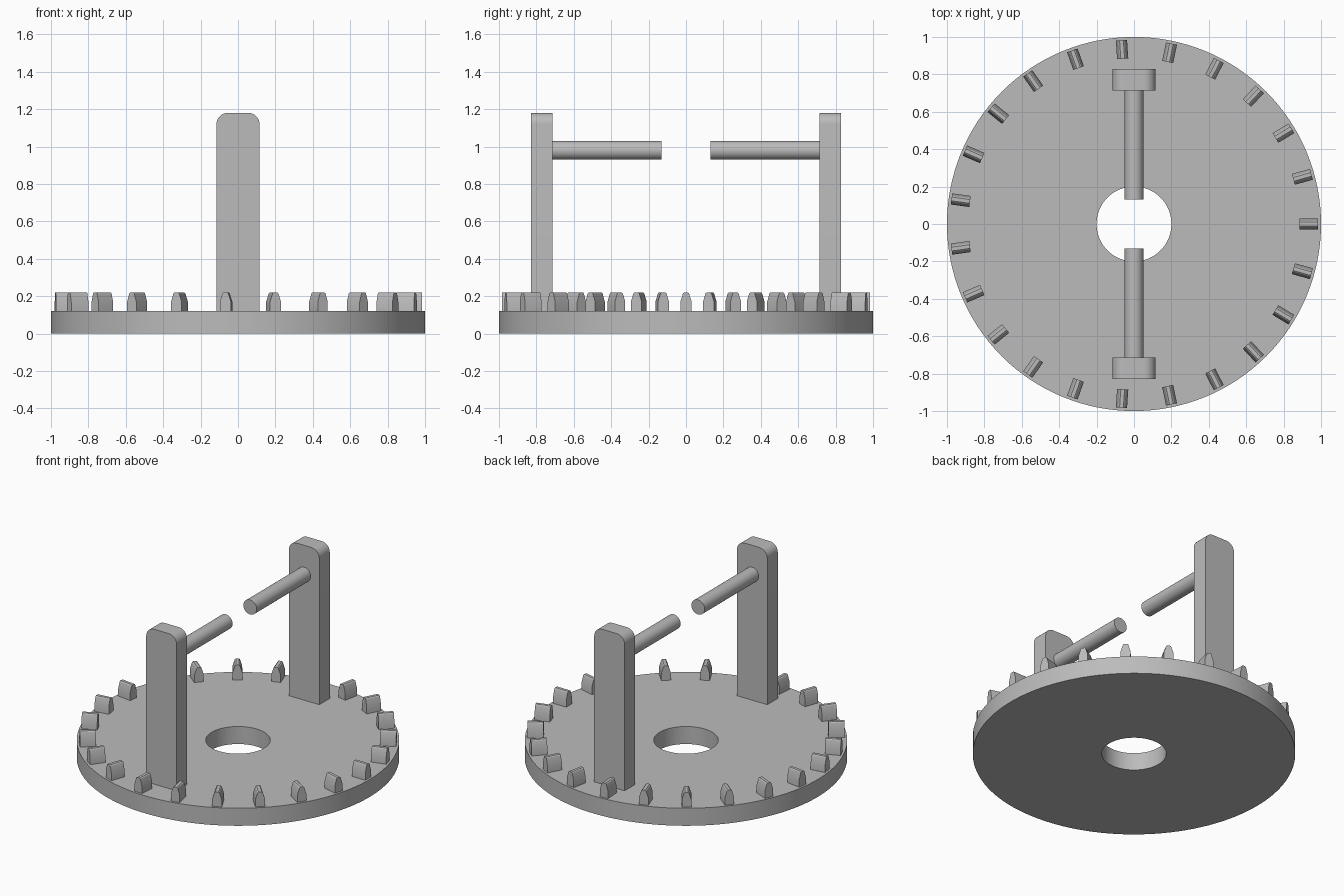
import bpy, bmesh, math
from mathutils import Matrix, Vector

if "Cube" in bpy.data.objects:
    bpy.data.objects.remove(bpy.data.objects["Cube"])

grey = bpy.data.materials.new("plain grey")
grey.use_nodes = True
colour = (0.5, 0.5, 0.5, 1)
grey.diffuse_color = colour
grey.node_tree.nodes["Principled BSDF"].inputs["Base Color"].default_value = colour

TEETH = 23
DISC_TOP = 0.12


def finish(name, bm):
    bmesh.ops.recalc_face_normals(bm, faces=bm.faces)
    mesh = bpy.data.meshes.new(name)
    bm.to_mesh(mesh)
    bm.free()
    ob = bpy.data.objects.new(name, mesh)
    bpy.context.collection.objects.link(ob)
    mesh.materials.append(grey)
    bpy.ops.object.select_all(action="DESELECT")
    ob.select_set(True)
    bpy.context.view_layer.objects.active = ob
    bpy.ops.object.shade_smooth_by_angle(angle=math.radians(25))
    return ob


def prism(name, outline, depth, matrix):
    """Extrude an (x, z) outline along +y, then place it."""
    bm = bmesh.new()
    face = bm.faces.new([bm.verts.new((x, 0, z)) for x, z in outline])
    moved = bmesh.ops.extrude_face_region(bm, geom=[face])["geom"]
    verts = [v for v in moved if isinstance(v, bmesh.types.BMVert)]
    bmesh.ops.translate(bm, verts=verts, vec=Vector((0, depth, 0)))
    bm.transform(matrix)
    return finish(name, bm)


# Ring-shaped base: rectangular section spun round the z axis
bm = bmesh.new()
section = [bm.verts.new((r, 0, z)) for r, z in
           [(0.2, 0), (1, 0), (1, DISC_TOP), (0.2, DISC_TOP)]]
edges = [bm.edges.new((section[i], section[(i + 1) % 4])) for i in range(4)]
bmesh.ops.spin(bm, geom=section + edges, axis=(0, 0, 1), cent=(0, 0, 0),
               angle=math.tau, steps=128, use_merge=True)
bmesh.ops.remove_doubles(bm, verts=bm.verts, dist=0.0001)
finish("base_disc", bm)

# Radial teeth with tapered tips
half = [(0.03, DISC_TOP - 0.01), (0.03, 0.17), (0.016, 0.215), (0.01, 0.22)]
tooth = half + [(-x, z) for x, z in reversed(half)]
for i in range(TEETH):
    turn = Matrix.Rotation(math.tau * i / TEETH - math.pi / 2, 4, "Z")
    prism(f"tooth_{i + 1}", tooth, 0.1, turn @ Matrix.Translation((0, 0.885, 0)))

# Post outline with rounded top corners
R, W, H = 0.06, 0.115, 1.18
arc = [math.radians(a) for a in range(0, 91, 10)]
side = [(W, DISC_TOP - 0.01)] + [(W - R + R * math.cos(a), H - R + R * math.sin(a)) for a in arc]
post = side + [(-x, z) for x, z in reversed(side)]

# Facing posts, each carrying a rod toward the centre
for label, angle in (("back", 0), ("front", math.pi)):
    turn = Matrix.Rotation(angle, 4, "Z")
    prism(f"{label}_post", post, 0.113, turn @ Matrix.Translation((0, 0.715, 0)))
    bm = bmesh.new()
    bmesh.ops.create_cone(bm, cap_ends=True, segments=48, radius1=0.05, radius2=0.05, depth=0.6)
    bm.transform(turn @ Matrix.Translation((0, 0.43, 0.98)) @ Matrix.Rotation(math.pi / 2, 4, "X"))
    finish(f"{label}_rod", bm)
